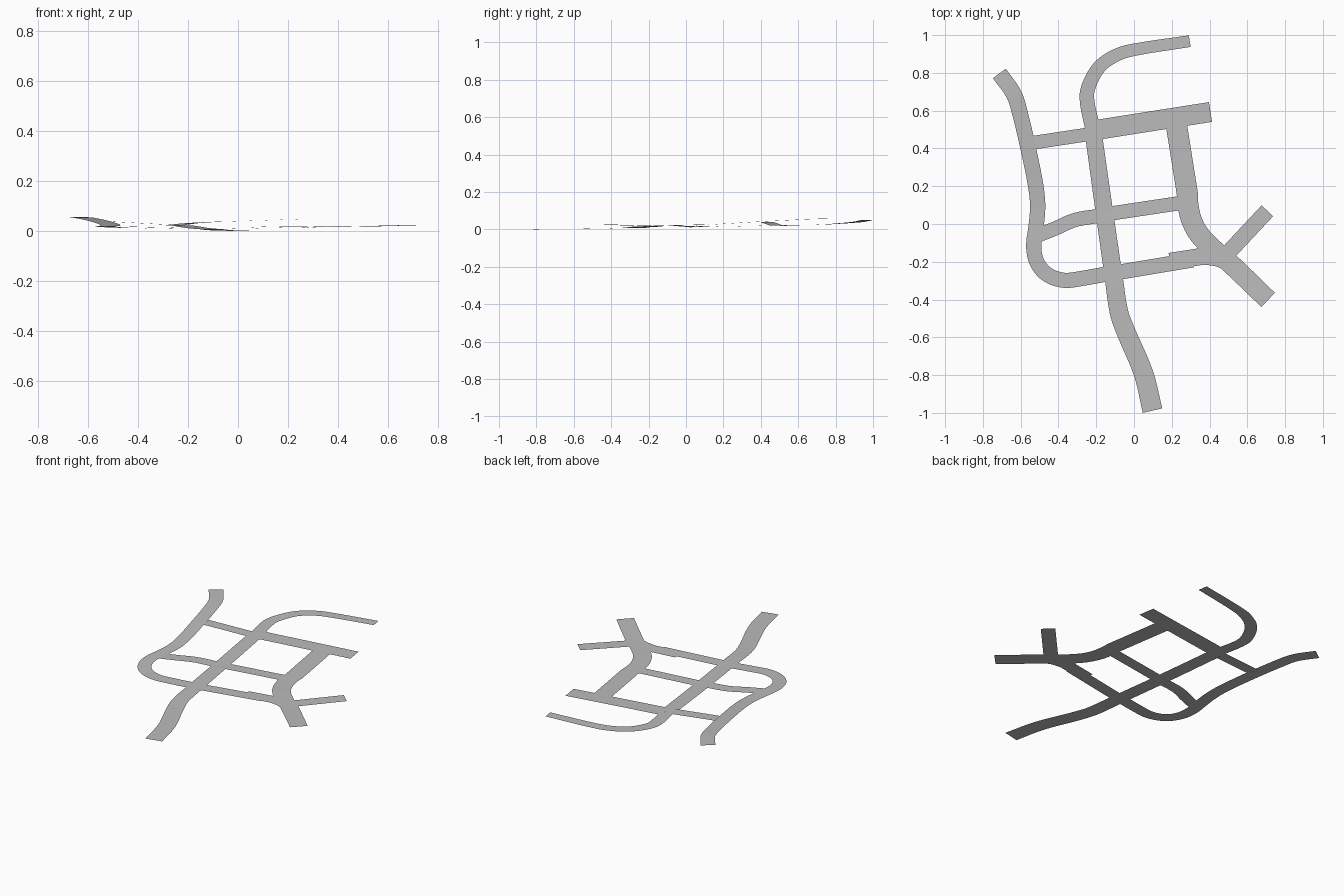
import bpy
from mathutils import Vector

default_cube = bpy.data.objects.get("Cube")
if default_cube:
    bpy.data.objects.remove(default_cube, do_unlink=True)

# Single asphalt colour
asphalt = bpy.data.materials.new("asphalt_grey")
asphalt.use_nodes = True
asphalt.diffuse_color = (.5, .5, .5, 1)
asphalt.node_tree.nodes["Principled BSDF"].inputs["Base Color"].default_value = asphalt.diffuse_color


def smooth_path(points, steps):
    """Hermite interpolation of a centreline, returning positions."""
    pts = [Vector(p) for p in points]
    last = len(pts) - 1
    tangents = [(pts[min(i + 1, last)] - pts[max(i - 1, 0)]).normalized()
                for i in range(len(pts))]
    path = []
    for i in range(last):
        a, b = pts[i], pts[i + 1]
        length = (b - a).length
        ta, tb = tangents[i] * length, tangents[i + 1] * length
        for k in range(steps):
            t = k / steps
            s = t * t * (3 - 2 * t)
            path.append(a.lerp(b, s) + ta * (t * (1 - t) ** 2) - tb * (t * t * (1 - t)))
    path.append(pts[last])
    return path


def road(name, points, start_width, end_width=None, steps=5):
    """Flat ribbon following a centreline, with a linear change of width."""
    end_width = end_width or start_width
    path = smooth_path(points, steps if len(points) > 2 else 1)
    last = len(path) - 1
    verts = []
    for i, p in enumerate(path):
        along = path[min(i + 1, last)] - path[max(i - 1, 0)]
        side = Vector((-along.y, along.x, 0)).normalized()
        half = (start_width + (end_width - start_width) * i / last) / 2
        verts += [p + side * half, p - side * half]
    faces = [(2 * i, 2 * i + 1, 2 * i + 3, 2 * i + 2) for i in range(last)]
    mesh = bpy.data.meshes.new(name)
    mesh.from_pydata(verts, [], faces)
    mesh.materials.append(asphalt)
    obj = bpy.data.objects.new(name, mesh)
    bpy.context.collection.objects.link(obj)
    return obj


# Main avenue from the front end to the rear junction
road("main_avenue", [(.098, -.988, 0), (.05, -.79, .001), (-.045, -.565, .003),
                     (-.08, -.465, .005), (-.105, -.3, .008),
                     (-.155, .05, .012), (-.218, .5, .022)], .106, .09)

# Avenue continuing into the rear bend
road("rear_bend", [(-.218, .5, .022), (-.25, .67, .024), (-.232, .75, .027),
                   (-.175, .84, .033), (-.08, .9, .038), (.02, .926, .041),
                   (.295, .968, .05)], .08, .062)

# Sloping street on the right side of the model
road("side_street", [(-.713, .797, .058), (-.635, .685, .056), (-.602, .58, .051),
                     (-.56, .4, .042), (-.52, .2, .03), (-.51, .08, .023),
                     (-.53, -.1, .02)], .085, .08)

# Loop joining the side street to the front cross street
road("loop_road", [(-.515, .0, .021), (-.531, -.11, .02), (-.515, -.2, .017),
                   (-.46, -.267, .014), (-.37, -.298, .012), (-.27, -.287, .01),
                   (-.12, -.26, .008)], .08, .08)

# Short curved connector inside the loop
road("inner_connector", [(-.52, -.065, .02), (-.42, -.025, .018), (-.31, .022, .015),
                         (-.16, .046, .012)], .075)

# Straight cross streets
road("rear_cross_narrow", [(-.55, .428, .041), (-.2, .481, .022)], .072)
road("rear_cross_wide", [(-.2, .498, .022), (.405, .593, .018)], .106)
road("middle_cross", [(-.16, .05, .012), (.28, .116, .016)], .075)
road("front_cross", [(-.11, -.26, .008), (.31, -.19, .017)], .08)
road("front_cross_widening", [(.19, -.198, .014), (.42, -.162, .018)], .09)

# Far street, its bend and the diverging ends
road("far_street", [(.222, .54, .018), (.284, .15, .017)], .112)
road("far_bend", [(.282, .16, .017), (.286, .1, .017), (.305, .02, .017),
                  (.345, -.055, .018), (.42, -.133, .018), (.5, -.2, .019),
                  (.71, -.402, .025)], .112, .104)
road("junction_corner", [(.37, -.173, .018), (.44, -.182, .018), (.51, -.21, .019)], .085)
road("branch_end", [(.48, -.172, .019), (.706, .07, .025)], .084)
